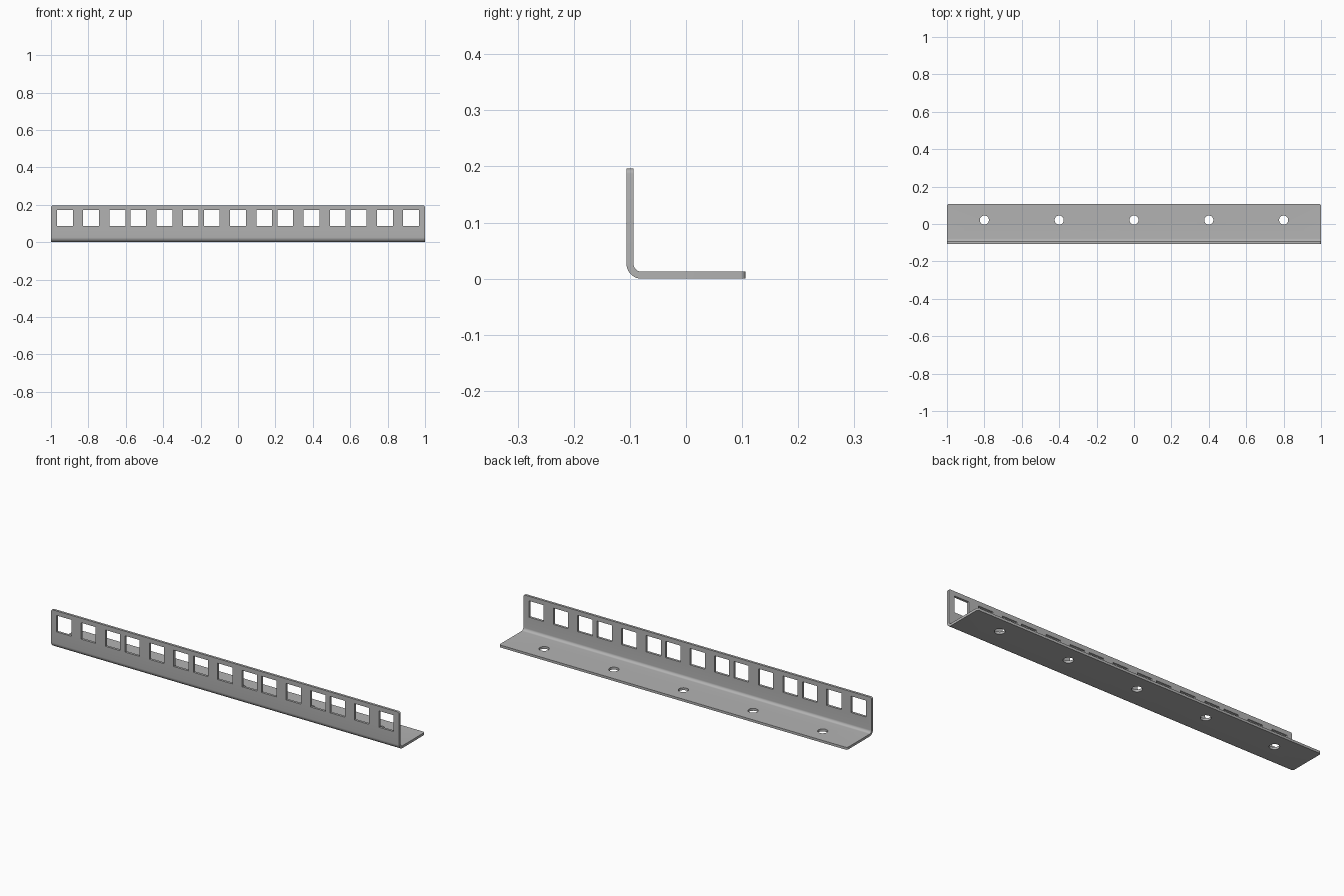
import bpy, bmesh
from math import sin, cos, pi, radians
from mathutils import Matrix, Vector

cube = bpy.data.objects.get("Cube")
if cube:
    bpy.data.objects.remove(cube, do_unlink=True)

LENGTH, HEIGHT, HALF_DEPTH, THICK = 2.0, 0.196, 0.106, 0.0125
OUTER_R, INNER_R, CORNER_R = 0.0265, 0.014, 0.009

steel = bpy.data.materials.new("grey steel")
steel.use_nodes = True
grey = (0.45, 0.45, 0.45, 1)
steel.diffuse_color = grey
steel.node_tree.nodes["Principled BSDF"].inputs["Base Color"].default_value = grey


def make_object(name, bm):
    bmesh.ops.recalc_face_normals(bm, faces=bm.faces[:])
    mesh = bpy.data.meshes.new(name)
    bm.to_mesh(mesh)
    bm.free()
    mesh.materials.append(steel)
    obj = bpy.data.objects.new(name, mesh)
    bpy.context.collection.objects.link(obj)
    return obj


def bend(radius, steps=10):
    """Quarter arc from the upright flange down to the base flange."""
    cy, cz = OUTER_R - HALF_DEPTH, OUTER_R
    angles = [pi + pi / 2 * i / steps for i in range(steps + 1)]
    return [(cy + radius * cos(a), cz + radius * sin(a)) for a in angles]


# Bent sheet: L profile extruded along the length
front = -HALF_DEPTH
profile = [(front, HEIGHT)] + bend(OUTER_R) + [(HALF_DEPTH, 0), (HALF_DEPTH, THICK)]
profile += bend(INNER_R)[::-1] + [(front + THICK, HEIGHT)]
bm = bmesh.new()
face = bm.faces.new([bm.verts.new((-LENGTH / 2, y, z)) for y, z in profile])
ext = bmesh.ops.extrude_face_region(bm, geom=[face])
new_verts = [v for v in ext["geom"] if isinstance(v, bmesh.types.BMVert)]
bmesh.ops.translate(bm, verts=new_verts, vec=Vector((LENGTH, 0, 0)))


# Rounded free corners of both flanges
def is_free_corner(edge):
    a, b = (v.co for v in edge.verts)
    if abs(a.x - b.x) > 0.001:
        return False
    at_top = min(a.z, b.z) > HEIGHT - 0.001
    at_back = min(a.y, b.y) > HALF_DEPTH - 0.001
    return at_top or at_back


bmesh.ops.bevel(bm, geom=[e for e in bm.edges if is_free_corner(e)], offset=CORNER_R,
                offset_type='OFFSET', segments=5, profile=0.5, affect='EDGES')
rail = make_object("mounting_rail", bm)

# Cutters: square holes in groups of three, round holes in the base
UNIT, STEP, HOLE = 0.3928, 0.1403, 0.085
cut = bmesh.new()
for unit in range(-2, 3):
    for k in (-1, 0, 1):
        place = Matrix.Translation((unit * UNIT + k * STEP, front, 0.13))
        bmesh.ops.create_cube(cut, size=1, matrix=place @ Matrix.Diagonal((HOLE, 0.08, HOLE, 1)))
    bmesh.ops.create_cone(cut, cap_ends=True, segments=32, radius1=0.0243, radius2=0.0243,
                          depth=0.06, matrix=Matrix.Translation((unit * 0.4, 0.021, 0.006)))
cutter = make_object("hole_cutter", cut)
cutter.hide_render = True

mod = rail.modifiers.new("holes", 'BOOLEAN')
mod.operation, mod.solver, mod.object = 'DIFFERENCE', 'EXACT', cutter
bpy.context.view_layer.objects.active = rail
for obj in bpy.context.selected_objects:
    obj.select_set(False)
rail.select_set(True)
bpy.ops.object.modifier_apply(modifier=mod.name)
bpy.data.objects.remove(cutter, do_unlink=True)

bpy.ops.object.shade_smooth_by_angle(angle=radians(30))
